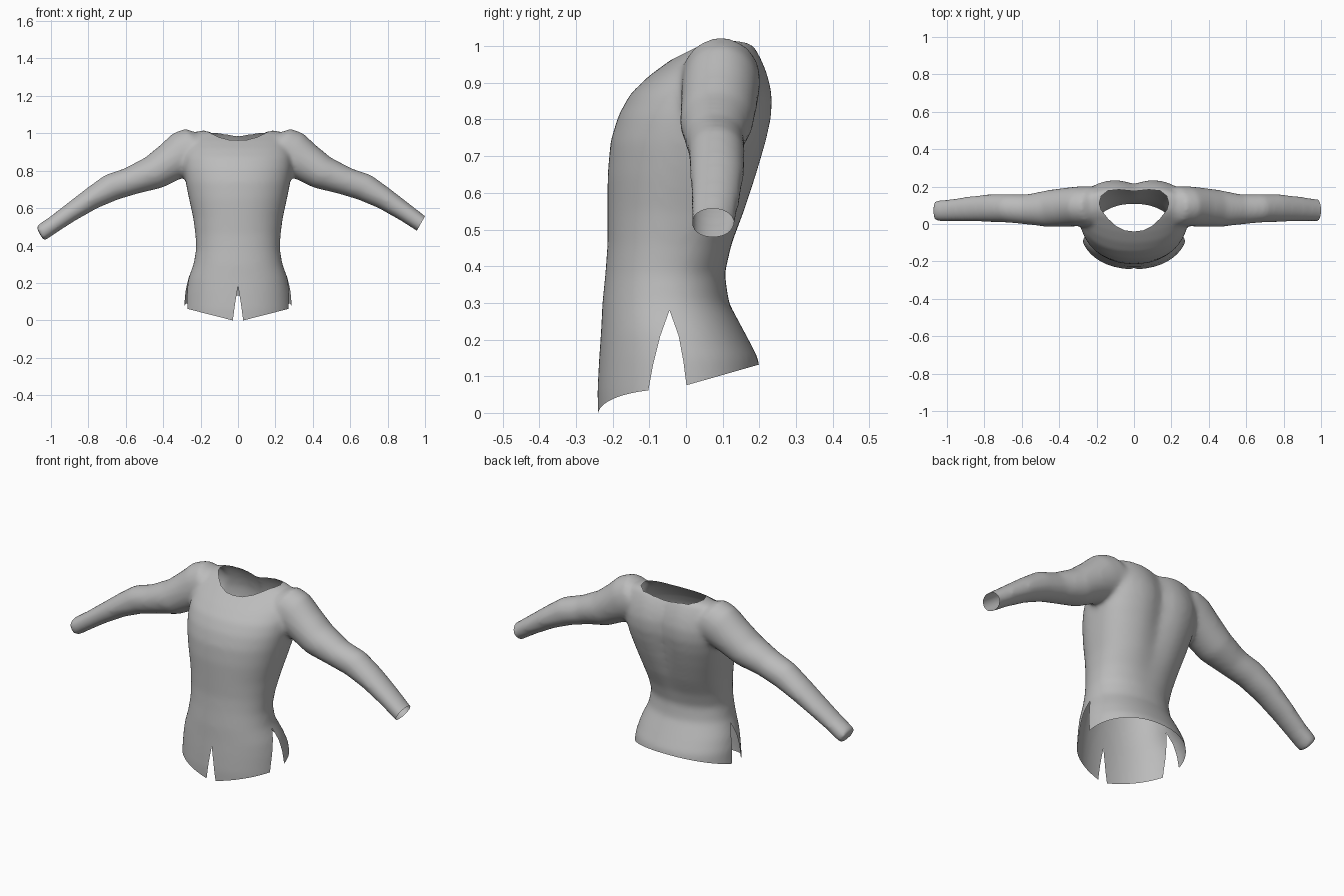
import bpy, bmesh, math
from mathutils import Vector, Matrix

if "Cube" in bpy.data.objects:
    bpy.data.objects.remove(bpy.data.objects["Cube"], do_unlink=True)


def make_material(name, rgb):
    mat = bpy.data.materials.new(name)
    mat.use_nodes = True
    colour = (*rgb, 1)
    mat.diffuse_color = colour
    mat.node_tree.nodes["Principled BSDF"].inputs["Base Color"].default_value = colour
    return mat


def make_object(name, bm, mat):
    bmesh.ops.recalc_face_normals(bm, faces=bm.faces)
    mesh = bpy.data.meshes.new(name)
    bm.to_mesh(mesh)
    bm.free()
    mesh.materials.append(mat)
    obj = bpy.data.objects.new(name, mesh)
    bpy.context.collection.objects.link(obj)
    return obj


def loft(bm, rings):
    """Closed skin through rings with equal point counts."""
    loops = [[bm.verts.new(p) for p in ring] for ring in rings]
    for a, b in zip(loops, loops[1:]):
        for i in range(len(a)):
            j = (i + 1) % len(a)
            bm.faces.new((a[i], a[j], b[j], b[i]))
    bm.faces.new(loops[0])
    bm.faces.new(loops[-1])


def prism(name, outline, axis, low, high):
    """Cutter: a flat outline pushed along one axis."""
    def place(p, depth):
        co = list(p)
        co.insert(axis, depth)
        return co
    bm = bmesh.new()
    loft(bm, [[place(p, d) for p in outline] for d in (low, high)])
    return make_object(name, bm, cut_mat)


def mirrored(half):
    return half + [(-x, y) for x, y in reversed(half) if x > 0]


cloth = make_material("grey cloth", (0.5, 0.5, 0.5))
cut_mat = make_material("cut edge", (0.5, 0.5, 0.5))
SIDES = 48
angles = [math.tau * i / SIDES for i in range(SIDES)]


def power(v, n):
    return math.copysign(abs(v) ** (2 / n), v)


def torso_ring(z, width, front, back):
    mid, depth = (front + back) / 2, (back - front) / 2
    upper = min(max((z - 0.4) / 0.35, 0), 1)
    ring = []
    for a in angles:
        n = 2.15 + (0.75 * upper if math.sin(a) > 0 else 0)
        x = width * power(math.cos(a), n)
        y = mid + depth * power(math.sin(a), n)
        if math.sin(a) > 0:  # spine groove
            y -= 0.025 * upper * math.exp(-(x / 0.06) ** 2)
        ring.append((x, y, z))
    return ring


# Torso: height, half width, front, back
torso = [
    (-0.06, .292, -.24, .215), (0.06, .29, -.242, .21), (0.15, .283, -.237, .197),
    (0.22, .268, -.232, .16), (0.3, .238, -.228, .117), (0.38, .224, -.22, .106),
    (0.46, .228, -.214, .128), (0.55, .24, -.214, .165), (0.65, .262, -.214, .198),
    (0.74, .28, -.206, .224), (0.81, .29, -.185, .239), (0.87, .29, -.152, .24),
    (0.92, .28, -.1, .228), (0.96, .265, -.045, .212), (1.0, .245, .02, .19),
    (1.015, .2, .05, .17)]

# Sleeve: centre x, y, z, then radius across and radius in depth
sleeve = [
    (.17, .095, .92, .09, .09), (.22, .095, .918, .124, .107), (.29, .095, .893, .122, .107),
    (.365, .09, .845, .105, .104), (.45, .083, .79, .093, .1), (.57, .078, .745, .077, .081),
    (.675, .084, .712, .075, .077), (.78, .085, .653, .061, .074), (.89, .08, .58, .051, .067),
    (.978, .073, .518, .046, .06), (1.06, .07, .462, .046, .058)]
along = Vector((0.87, 0, -0.49)).normalized()
across = Vector((-along.z, 0, along.x))


def sleeve_ring(x, y, z, r_across, r_depth):
    return [Vector((x, y, z)) + across * r_across * math.cos(a)
            + Vector((0, r_depth * math.sin(a), 0)) for a in angles]


bm = bmesh.new()
loft(bm, [torso_ring(*r) for r in torso])
arm = [sleeve_ring(*r) for r in sleeve]
loft(bm, arm)
loft(bm, [[(-p.x, p.y, p.z) for p in ring] for ring in arm])
shirt = make_object("shirt", bm, cloth)

# Fuse torso and sleeves into one soft skin
fuse = shirt.modifiers.new("fuse", 'REMESH')
fuse.mode = 'VOXEL'
fuse.voxel_size = 0.012
soften = shirt.modifiers.new("soften", 'SMOOTH')
soften.factor = 0.5
soften.iterations = 14

# Cutters for neck, slits, hems and cuffs
neck = mirrored([(0, -.04), (.05, -.034), (.1, -.008), (.14, .03), (.175, .075),
                 (.186, .11), (.175, .15), (.14, .178), (.08, .184), (0, .176)])
side_slit = [(-.11, -.3), (-.103, .06), (-.09, .13), (-.07, .21), (-.045, .28),
             (-.02, .21), (-.007, .14), (.002, .07), (.002, -.3)]
front_slit = mirrored([(0, .185), (.014, .1), (.028, 0), (.035, -.2)])
front_hem = mirrored([(0, 0), (.03, 0), (.285, .065), (.5, .12), (.5, -.3)])
back_hem = [(-.045, -.3), (.5, -.3), (.5, .215), (.2, .132), (0, .075), (-.045, .07)]
cutters = [
    prism("neck_cutter", neck, 2, 0.85, 1.3),
    prism("side_slit_cutter", side_slit, 0, -0.6, 0.6),
    prism("front_slit_cutter", front_slit, 1, -0.5, -0.06),
    prism("front_hem_cutter", front_hem, 1, -0.5, -0.045),
    prism("back_hem_cutter", back_hem, 0, -0.6, 0.6)]
for side in (1, -1):
    bm = bmesh.new()
    bmesh.ops.create_cube(bm, size=0.4)
    turn = Matrix.Rotation(math.atan2(-along.z, along.x), 4, 'Y')
    centre = Vector((.978, .073, .518)) + along * 0.2
    bm.transform(Matrix.Scale(side, 4, (1, 0, 0)) @ Matrix.Translation(centre) @ turn)
    cutters.append(make_object("cuff_cutter", bm, cut_mat))
for cutter in cutters:
    cutter.hide_render = True
    cut = shirt.modifiers.new(cutter.name, 'BOOLEAN')
    cut.operation = 'DIFFERENCE'
    cut.solver = 'EXACT'
    cut.material_mode = 'TRANSFER'
    cut.object = cutter

# Keep only the outer skin: drop every face left by a cutter
bpy.context.view_layer.update()
graph = bpy.context.evaluated_depsgraph_get()
skin = bpy.data.meshes.new_from_object(shirt.evaluated_get(graph), depsgraph=graph)
slots = [m.name if m else "" for m in skin.materials]
bm = bmesh.new()
bm.from_mesh(skin)
waste = [f for f in bm.faces if slots[f.material_index] == cut_mat.name]
bmesh.ops.delete(bm, geom=waste, context='FACES')
for f in bm.faces:
    f.material_index = 0
    f.smooth = True
shirt.modifiers.clear()
bm.to_mesh(skin)
bm.free()
skin.materials.clear()
skin.materials.append(cloth)
shirt.data = skin
for cutter in cutters:
    bpy.data.objects.remove(cutter, do_unlink=True)
bpy.data.materials.remove(cut_mat)
